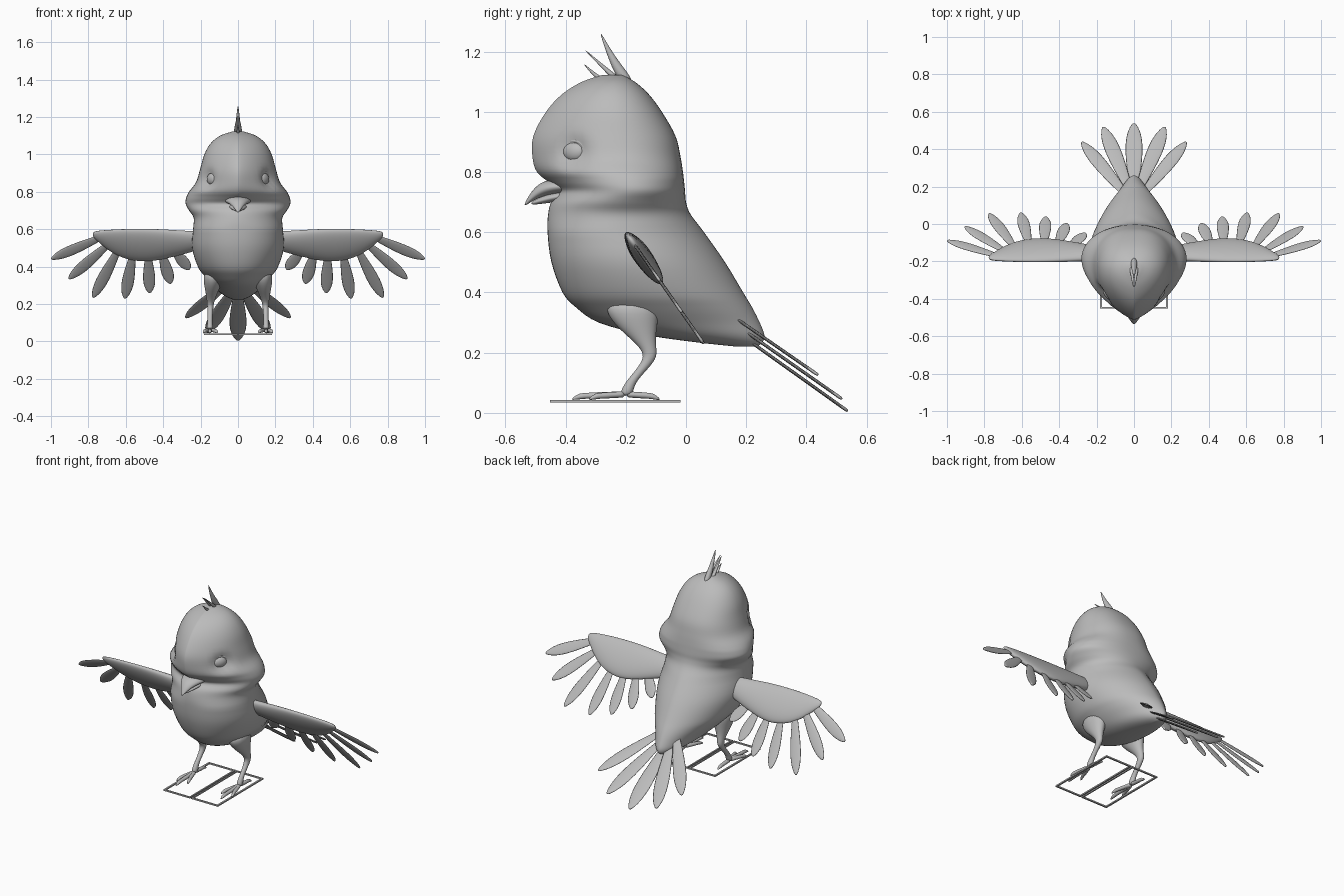
import bpy, bmesh, math
from mathutils import Vector, Matrix

cube = bpy.data.objects.get("Cube")
if cube:
    bpy.data.objects.remove(cube, do_unlink=True)

grey = bpy.data.materials.new("plain_grey")
grey.use_nodes = True
GREY = (0.5, 0.5, 0.5, 1)
grey.diffuse_color = GREY
grey.node_tree.nodes["Principled BSDF"].inputs["Base Color"].default_value = GREY

X, Y, Z = Vector((1, 0, 0)), Vector((0, 1, 0)), Vector((0, 0, 1))


def finish(obj, mirror=False, subsurf=0, smooth=True):
    obj.data.materials.append(grey)
    for poly in obj.data.polygons:
        poly.use_smooth = smooth
    if subsurf:
        obj.modifiers.new("smooth", "SUBSURF").levels = subsurf
        obj.modifiers["smooth"].render_levels = subsurf
    if mirror:
        obj.modifiers.new("mirror", "MIRROR")
    return obj


def loft(name, rings, **options):
    """Skin a list of equal rings and cap both ends."""
    bm = bmesh.new()
    rows = [[bm.verts.new(p) for p in ring] for ring in rings]
    n = len(rows[0])
    for a, b in zip(rows, rows[1:]):
        for i in range(n):
            j = (i + 1) % n
            bm.faces.new((a[i], a[j], b[j], b[i]))
    bm.faces.new(rows[0])
    bm.faces.new(rows[-1])
    bmesh.ops.recalc_face_normals(bm, faces=bm.faces[:])
    mesh = bpy.data.meshes.new(name)
    bm.to_mesh(mesh)
    bm.free()
    obj = bpy.data.objects.new(name, mesh)
    bpy.context.collection.objects.link(obj)
    return finish(obj, **options)


def tube(name, rows, a, b, sides=10, **options):
    """Elliptical tube; each row is (centre, radius along a, radius along b)."""
    turn = [2 * math.pi * i / sides for i in range(sides)]
    rings = [[Vector(c) + a * (ra * math.cos(t)) + b * (rb * math.sin(t)) for t in turn]
             for c, ra, rb in rows]
    return loft(name, rings, **options)


def feather(name, base, tip, normal, width, mirror=True):
    """Thin rounded petal from base to tip."""
    base, tip = Vector(base), Vector(tip)
    side = normal.cross(tip - base).normalized()
    flat = side.cross(tip - base).normalized()
    shape = ((0, .4), (.25, .7), (.5, .95), (.7, 1), (.85, .8), (.95, .45), (1, .12))
    rows = [(base.lerp(tip, t), width * w, .006) for t, w in shape]
    return tube(name, rows, side, flat, sides=8, mirror=mirror, subsurf=1)


def catmull(p, q, r, s, t):
    return [.5 * (2 * b + (c - a) * t + (2 * a - 5 * b + 4 * c - d) * t * t
                  + (3 * b - a - 3 * c + d) * t ** 3) for a, b, c, d in zip(p, q, r, s)]


# Body and head: height, front, back, half width
profile = [
    (.22, .17, .235, .015), (.235, .03, .255, .055), (.26, -.14, .26, .095),
    (.30, -.29, .245, .135), (.35, -.365, .22, .18), (.40, -.41, .19, .215),
    (.50, -.447, .13, .245), (.60, -.46, .06, .24), (.66, -.458, .015, .237),
    (.70, -.448, 0, .262), (.735, -.425, -.003, .28), (.765, -.455, -.006, .278),
    (.80, -.495, -.01, .262), (.85, -.51, -.018, .225), (.92, -.507, -.035, .203),
    (1.0, -.465, -.08, .18), (1.06, -.41, -.125, .145), (1.10, -.345, -.17, .095),
    (1.122, -.28, -.21, .03)]
eye_spot = Vector((.16, -.375, .865))
eye_out = Vector((.84, -.54, 0))
samples = []
for i in range(len(profile) - 1):
    ends = [profile[max(0, min(len(profile) - 1, i + k))] for k in (-1, 0, 1, 2)]
    samples += [catmull(*ends, k / 4) for k in range(4)]
samples.append(profile[-1])

rings = []
for z, front, back, width in samples:
    head = max(0, min(1, (z - .6) / .18))
    middle = front + (back - front) * (.45 + .15 * head)
    ring = []
    for i in range(56):
        t = 2 * math.pi * i / 56
        c, s = math.cos(t), math.sin(t)
        power = .95 + .6 * head if c < 0 else 1.2 - .35 * head
        y = middle + c * ((middle - front) if c < 0 else (back - middle))
        p = Vector((math.copysign(abs(s) ** power, s) * width, y, z))
        # Shallow eye sockets
        side = 1 if p.x > 0 else -1
        d = (Vector((abs(p.x), p.y, p.z)) - eye_spot).length / .08
        if d < 1:
            push = eye_out * (.024 * (1 - d * d) ** 2)
            p -= Vector((push.x * side, push.y, 0))
        ring.append(p)
    rings.append(ring)
loft("body_and_head", rings)

# Eyes and eyelids
place = Matrix.Translation((.138, -.372, .867)) @ Matrix.Rotation(math.radians(-33), 4, "Z")
bpy.ops.mesh.primitive_uv_sphere_add(segments=24, ring_count=14, radius=1, location=(0, 0, 0))
eye = bpy.context.object
eye.name = "eyes"
eye.data.transform(place @ Matrix.Diagonal((.022, .041, .032, 1)))
finish(eye, mirror=True)
bpy.ops.mesh.primitive_torus_add(major_radius=1, minor_radius=.2, major_segments=32,
                                 minor_segments=10, location=(0, 0, 0))
lid = bpy.context.object
lid.name = "eyelids"
lid.data.transform(place @ Matrix.Diagonal((.045, .046, .037, 1))
                   @ Matrix.Rotation(math.pi / 2, 4, "Y"))
finish(lid, mirror=True)

# Beak
tube("upper_beak", [((0, -.38, .752), .08, .022), ((0, -.43, .752), .07, .026),
                    ((0, -.475, .746), .05, .026), ((0, -.51, .724), .026, .02),
                    ((0, -.537, .69), .005, .005)], X, Z, sides=12, subsurf=2)
tube("lower_beak", [((0, -.38, .725), .06, .018), ((0, -.44, .717), .045, .018),
                    ((0, -.485, .705), .026, .012), ((0, -.515, .696), .006, .005)],
     X, Z, sides=12, subsurf=2)


# Crest tufts
def tuft(name, base, bend, tip, radius, mirror=False):
    tube(name, [(base, radius, radius * 1.4), (bend, radius * .55, radius * .6),
                (tip, .002, .002)], X, Y, sides=8, subsurf=2, mirror=mirror)


tuft("tall_tuft", (0, -.19, 1.09), (0, -.245, 1.175), (0, -.285, 1.265), .024)
tuft("middle_tuft", (.014, -.22, 1.10), (.01, -.275, 1.15), (.004, -.338, 1.208), .015, True)
tuft("short_tuft", (0, -.27, 1.10), (0, -.305, 1.125), (0, -.34, 1.16), .015)

# Wings: spanwise position, upper edge, lower edge, half thickness
chord = Vector((0, .575, -.818))
wing_normal = Vector((0, .818, .575))


def on_wing(x, z):
    return Vector((x, -.2 + (.6 - z) * .7, z))


wing = [(.17, .585, .50, .03), (.28, .59, .47, .032), (.4, .6, .437, .032),
        (.5, .603, .422, .03), (.6, .602, .437, .027), (.68, .598, .475, .022),
        (.745, .592, .53, .016), (.778, .585, .56, .008)]
tube("wings", [(on_wing(x, (hi + lo) / 2), (hi - lo) / 1.636, thick)
               for x, hi, lo, thick in wing], chord, wing_normal, sides=14,
     subsurf=2, mirror=True)

# Wing feathers: root and tip in the wing plane
flight = [(.70, .57, 1.0, .44), (.67, .54, .905, .333), (.63, .51, .775, .233),
          (.56, .48, .605, .228), (.48, .47, .472, .258), (.41, .48, .36, .308),
          (.35, .5, .26, .383)]
for i, (x, z, tx, tz) in enumerate(flight):
    feather(f"wing_feathers_{i + 1}", on_wing(x, z), on_wing(tx, tz), wing_normal, .037)

# Tail feathers
up_back = Vector((0, .57, .82))
feather("middle_tail_feather", (0, .16, .275), (0, .54, .004), up_back, .052, mirror=False)
feather("inner_tail_feathers", (.02, .17, .29), (.165, .52, .045), up_back, .047)
feather("outer_tail_feathers", (.03, .14, .332), (.28, .44, .125), up_back, .043)

# Legs
tube("legs", [((.125, -.18, .38), .065, .1), ((.135, -.175, .31), .05, .085),
              ((.142, -.145, .25), .03, .045), ((.147, -.122, .21), .019, .025),
              ((.148, -.118, .18), .017, .022), ((.149, -.155, .135), .013, .018),
              ((.15, -.19, .095), .014, .018), ((.15, -.2, .055), .02, .024)],
     X, Y, sides=12, subsurf=2, mirror=True)


# Toes with claws
def toe(name, x, y):
    root, end = Vector((.15, -.2, .062)), Vector((x, y, .056))
    claw = end + (end - root).normalized() * .025 - Z * .01
    rows = [(root, .017, .014), (root.lerp(end, .35), .011, .01),
            (root.lerp(end, .6), .014, .012), (root.lerp(end, .8), .01, .01),
            (end, .012, .012), (claw, .003, .003)]
    tube(name, rows, X, Z, sides=8, subsurf=1, mirror=True)


toe("inner_toes", .118, -.30)
toe("middle_toes", .15, -.355)
toe("outer_toes", .178, -.30)
toe("back_toes", .15, -.11)


# Perch frame made of two open rectangles
def bar(name, x0, x1, y0, y1):
    corners = [(x0, y0), (x1, y0), (x1, y1), (x0, y1)]
    loft(name, [[(x, y, z) for x, y in corners] for z in (.035, .043)],
         mirror=True, smooth=False)


bar("frame_outer_bars", .172, .182, -.452, -.018)
bar("frame_inner_bars", .004, .012, -.452, -.018)
bar("frame_front_bars", .012, .172, -.452, -.443)
bar("frame_back_bars", .012, .172, -.027, -.018)
